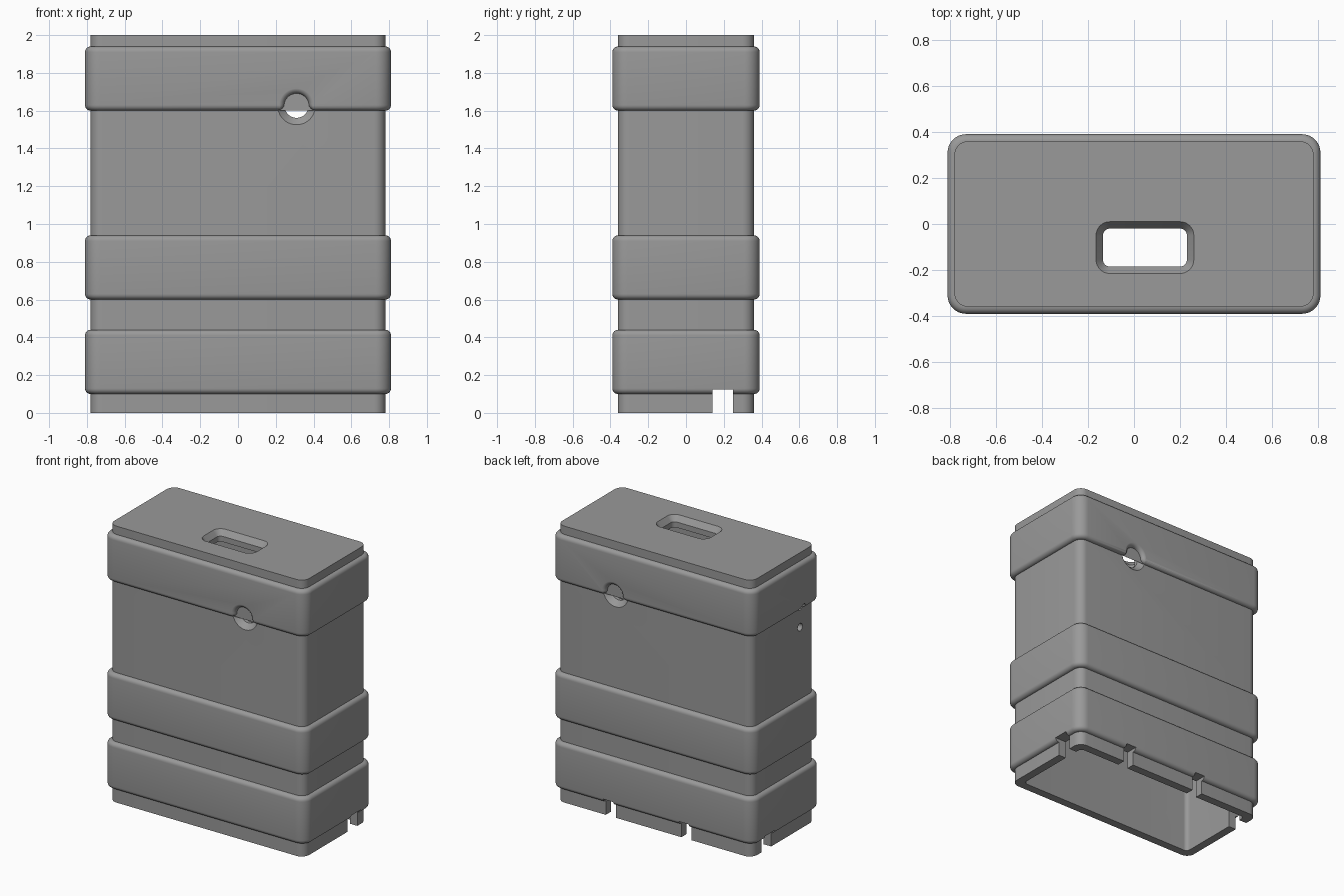
import bpy, bmesh, math

if "Cube" in bpy.data.objects:
    bpy.data.objects.remove(bpy.data.objects["Cube"])

grey = bpy.data.materials.new("grey plastic")
grey.diffuse_color = (0.32, 0.32, 0.32, 1)
grey.use_nodes = True
grey.node_tree.nodes["Principled BSDF"].inputs["Base Color"].default_value = grey.diffuse_color


def rounded_rect(w, d, r, cx=0, cy=0, n=8):
    pts = []
    for sx, sy, a0 in ((1, 1, 0), (-1, 1, 90), (-1, -1, 180), (1, -1, 270)):
        for i in range(n + 1):
            a = math.radians(a0 + 90 * i / n)
            pts.append((cx + sx * (w / 2 - r) + r * math.cos(a),
                        cy + sy * (d / 2 - r) + r * math.sin(a)))
    return pts


def loft(name, rings):
    """Closed solid through rings of equal point count."""
    bm = bmesh.new()
    loops = [[bm.verts.new(p) for p in ring] for ring in rings]
    n = len(loops[0])
    for a, b in zip(loops, loops[1:]):
        for i in range(n):
            j = (i + 1) % n
            bm.faces.new((a[i], a[j], b[j], b[i]))
    bm.faces.new(loops[0])
    bm.faces.new(loops[-1])
    bmesh.ops.recalc_face_normals(bm, faces=bm.faces)
    me = bpy.data.meshes.new(name)
    bm.to_mesh(me)
    bm.free()
    me.materials.append(grey)
    ob = bpy.data.objects.new(name, me)
    bpy.context.collection.objects.link(ob)
    return ob


def slab(name, layers, cx=0, cy=0):
    """Stack of rounded rectangles given as (width, depth, radius, z)."""
    return loft(name, [[(x, y, z) for x, y in rounded_rect(w, d, r, cx, cy)]
                       for w, d, r, z in layers])


def tube(name, axis, layers, a, b, n=48):
    """Round solid along x or y, layers as (position, radius)."""
    rings = []
    for t, r in layers:
        ring = []
        for i in range(n):
            q = 2 * math.pi * i / n
            u, v = a + r * math.cos(q), b + r * math.sin(q)
            ring.append((t, u, v) if axis == "x" else (u, t, v))
        rings.append(ring)
    return loft(name, rings)


def box(name, x0, x1, y0, y1, z0, z1):
    return loft(name, [[(x0, y0, z), (x1, y0, z), (x1, y1, z), (x0, y1, z)]
                       for z in (z0, z1)])


def combine(target, other, op):
    mod = target.modifiers.new(op, "BOOLEAN")
    mod.operation, mod.solver, mod.object = op, "EXACT", other
    bpy.context.view_layer.objects.active = target
    bpy.ops.object.modifier_apply(modifier=mod.name)
    bpy.data.objects.remove(other)


# Outer shell
case = slab("case", [(1.56, 0.72, 0.06, 0), (1.56, 0.72, 0.06, 2)])

# Three raised bands with rounded edges
R = 0.03
for z0, z1 in ((0.1, 0.44), (0.6, 0.94), (1.6, 1.94)):
    layers = []
    for end, s in ((z0, 1), (z1, -1)):
        part = []
        for i in range(7):
            a = math.pi / 2 * i / 6
            inset = R * (1 - math.sin(a))
            part.append((1.62 - 2 * inset, 0.78 - 2 * inset, 0.08 - inset,
                         end + s * R * (1 - math.cos(a))))
        layers += part if s == 1 else part[::-1]
    combine(case, slab("band", layers), "UNION")

# Inner cavity, open at the bottom
combine(case, slab("cavity", [(1.44, 0.60, 0.03, -0.1), (1.44, 0.60, 0.03, 1.92)]),
        "DIFFERENCE")

# Flared slot in the top
combine(case, slab("top_slot", [(0.365, 0.165, 0.03, 1.85), (0.365, 0.165, 0.03, 1.96),
                                (0.425, 0.225, 0.06, 2.0), (0.425, 0.225, 0.06, 2.1)],
                   0.0475, -0.1025), "DIFFERENCE")

# Round countersunk hole on front and back, with an arch cut in the top band
HX, HZ = 0.31, 1.625
for s in (-1, 1):
    combine(case, tube("round_hole", "y", [(s * 0.25, 0.063), (s * 0.325, 0.063),
                                           (s * 0.3605, 0.1)], HX, HZ), "DIFFERENCE")
    rings = []
    for i in range(8):
        a = math.pi / 2 * min(i, 6) / 6
        e = 0.03 * (1 - math.cos(a))
        y = 0.361 + 0.0295 * math.sin(a) + (0.03 if i == 7 else 0)
        r = 0.066 + e
        half = [(r * math.cos(t), r * math.sin(t))
                for t in [math.pi / 2 * k / 12 for k in range(13)]]
        flare = [(r + 0.045, -0.13), (r + 0.045, -0.026), (r + 0.025, -0.022),
                 (r + 0.01, -0.014)]
        right = flare + half
        outline = right + [(-x, z) for x, z in right[-2::-1]]
        rings.append([(HX + x, s * y, HZ + z) for x, z in outline])
    combine(case, loft("arch", rings), "DIFFERENCE")

# Two small cable holes in the left side
for z in (1.46, 1.61):
    combine(case, tube("cable_hole", "x", [(-0.9, 0.027), (-0.65, 0.027)], -0.19, z, 24),
            "DIFFERENCE")

# Notches along the bottom edge: both sides, then the back
combine(case, box("side_notch", -0.9, 0.9, 0.14, 0.25, -0.1, 0.125), "DIFFERENCE")
for x in (-0.255, 0.35):
    combine(case, box("back_notch", x - 0.04, x + 0.04, 0.2, 0.5, -0.1, 0.125), "DIFFERENCE")

bpy.context.view_layer.objects.active = case
case.select_set(True)
bpy.ops.object.shade_smooth_by_angle(angle=math.radians(30))
